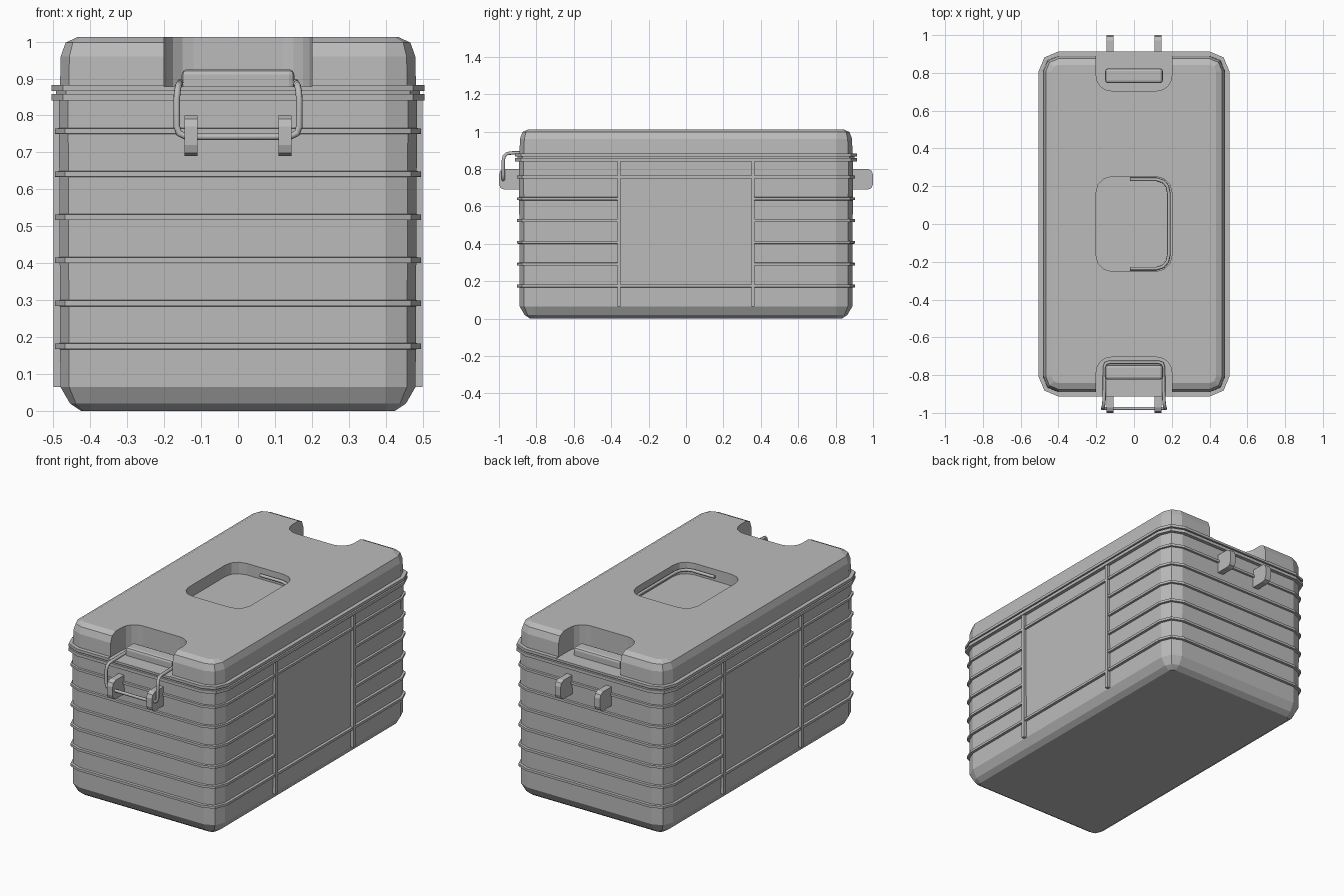
import bpy
import bmesh
from math import cos, sin, pi

old = bpy.data.objects.get("Cube")
if old:
    bpy.data.objects.remove(old, do_unlink=True)

grey = bpy.data.materials.new("plain grey")
grey.use_nodes = True
COLOUR = (0.5, 0.5, 0.5, 1)
grey.diffuse_color = COLOUR
grey.node_tree.nodes["Principled BSDF"].inputs["Base Color"].default_value = COLOUR

HX, HY, R = 0.485, 0.893, 0.085


def add_object(name, data):
    ob = bpy.data.objects.new(name, data)
    bpy.context.collection.objects.link(ob)
    data.materials.append(grey)
    return ob


def finish(name, bm):
    bmesh.ops.recalc_face_normals(bm, faces=bm.faces)
    mesh = bpy.data.meshes.new(name)
    bm.to_mesh(mesh)
    bm.free()
    return add_object(name, mesh)


def outline(hx, hy, r, seg=2):
    """Rounded rectangle, counter-clockwise."""
    pts = []
    for q, (sx, sy) in enumerate([(1, 1), (-1, 1), (-1, -1), (1, -1)]):
        for i in range(seg + 1):
            a = (q + i / seg) * pi / 2
            pts.append((sx * (hx - r) + r * cos(a), sy * (hy - r) + r * sin(a)))
    return pts


def loft(rings, hx=HX, hy=HY, r=R, seg=2, cy=0, ring_shaped=False):
    """Stack rounded rectangles given as (z, outward offset)."""
    bm = bmesh.new()
    loops = [[bm.verts.new((x, y + cy, z)) for x, y in outline(hx + o, hy + o, r + o, seg)]
             for z, o in rings]
    pairs = list(zip(loops, loops[1:]))
    if ring_shaped:
        pairs.append((loops[-1], loops[0]))
    else:
        bm.faces.new(loops[0])
        bm.faces.new(loops[-1])
    for a, b in pairs:
        for i in range(len(a)):
            j = (i + 1) % len(a)
            bm.faces.new((a[i], a[j], b[j], b[i]))
    return bm


def box(name, centre, size, bevel=0.0):
    bm = bmesh.new()
    bmesh.ops.create_cube(bm, size=1)
    for v in bm.verts:
        v.co = [c + s * k for c, s, k in zip(centre, size, v.co)]
    if bevel:
        bmesh.ops.bevel(bm, geom=bm.edges[:], offset=bevel, segments=2,
                        profile=0.5, affect='EDGES')
    return finish(name, bm)


def baked(ob):
    """Replace an object by its evaluated mesh."""
    dg = bpy.context.evaluated_depsgraph_get()
    mesh = bpy.data.meshes.new_from_object(ob.evaluated_get(dg))
    name = ob.name
    bpy.data.objects.remove(ob, do_unlink=True)
    new = bpy.data.objects.new(name, mesh)
    bpy.context.collection.objects.link(new)
    return new


def wire(name, pts, radius, closed=False):
    cu = bpy.data.curves.new(name, 'CURVE')
    cu.dimensions = '3D'
    cu.bevel_depth = radius
    cu.bevel_resolution = 2
    cu.use_fill_caps = True
    sp = cu.splines.new('POLY')
    sp.points.add(len(pts) - 1)
    for p, co in zip(sp.points, pts):
        p.co = (*co, 1)
    sp.use_cyclic_u = closed
    ob = baked(add_object(name, cu))
    ob.data.shade_smooth()
    return ob


# Body with bevelled base and lower rim
finish("body", loft([(0, -0.06), (0.02, -0.03), (0.065, -0.004), (0.84, 0),
                     (0.84, 0.02), (0.858, 0.02), (0.858, 0.008), (0.868, 0.008)]))

# Lid with upper rim, hollowed by end notches and a handle recess
lid = finish("lid", loft([(0.866, 0.02), (0.882, 0.02), (0.882, -0.003), (0.96, -0.005),
                          (0.997, -0.018), (1.012, -0.05)]))
cutters = [finish("recess_cutter", loft([(0.945, 0), (1.1, 0)], 0.2, 0.25, 0.08, 3))]
for s in (-1, 1):
    cutters.append(finish("notch_cutter", loft([(0.879, 0), (1.1, 0)],
                                               0.2, 0.3, 0.08, 4, s * 1.005)))
for c in cutters:
    c.hide_render = True
    m = lid.modifiers.new("cut", 'BOOLEAN')
    m.operation = 'DIFFERENCE'
    m.solver = 'EXACT'
    m.object = c
lid = baked(lid)
for c in cutters:
    bpy.data.objects.remove(c, do_unlink=True)

# Horizontal ribs: top and bottom run all round, the rest stop at the side panels
PANEL = 0.358
levels = [0.175 + 0.1165 * i for i in range(6)]
for i, z in enumerate(levels):
    profile = [(z - 0.009, -0.01), (z - 0.007, 0.011), (z + 0.007, 0.011), (z + 0.009, -0.01)]
    if i in (0, 5):
        finish("full_rib", loft(profile, ring_shaped=True))
        continue
    for s, side in ((-1, "front"), (1, "back")):
        bm = loft(profile, ring_shaped=True)
        bmesh.ops.bisect_plane(bm, geom=bm.verts[:] + bm.edges[:] + bm.faces[:],
                               plane_co=(0, s * PANEL, 0), plane_no=(0, s, 0),
                               clear_inner=True)
        finish(side + "_rib", bm)

# Upright ribs framing the side panels
for sx in (-1, 1):
    for sy in (-1, 1):
        box("upright_rib", (sx * 0.485, sy * PANEL, 0.453), (0.03, 0.018, 0.776))

# Catch blocks and latch brackets at both ends
for s, side in ((-1, "front"), (1, "back")):
    box(side + "_catch", (0, s * 0.785, 0.895), (0.305, 0.078, 0.06), 0.014)
    for sx in (-1, 1):
        bm = bmesh.new()
        prof = [(0.88, 0.69), (0.972, 0.69), (0.992, 0.698), (1, 0.72),
                (1, 0.77), (0.992, 0.79), (0.972, 0.8), (0.88, 0.8)]
        face = bm.faces.new([bm.verts.new((sx * 0.127 - 0.018, s * y, z)) for y, z in prof])
        ext = bmesh.ops.extrude_face_region(bm, geom=[face])["geom"]
        for v in ext:
            if isinstance(v, bmesh.types.BMVert):
                v.co.x += 0.036
        finish(side + "_bracket", bm)

# Front latch bail
half = [(0.13, -0.732, 0.89), (0.15, -0.738, 0.89), (0.156, -0.76, 0.89),
        (0.158, -0.93, 0.886), (0.161, -0.958, 0.882), (0.164, -0.972, 0.868),
        (0.166, -0.977, 0.845), (0.166, -0.977, 0.77), (0.16, -0.977, 0.752),
        (0.14, -0.977, 0.742)]
wire("latch_bail", half + [(-x, y, z) for x, y, z in reversed(half)], 0.009, True)

# Folding carry handle lying in the recess
arm = [(-0.02, 0.236), (0.12, 0.236), (0.155, 0.225), (0.176, 0.2), (0.184, 0.165)]
wire("carry_handle", [(x, y, 0.975) for x, y in arm]
     + [(x, -y, 0.975) for x, y in reversed(arm)], 0.009)
